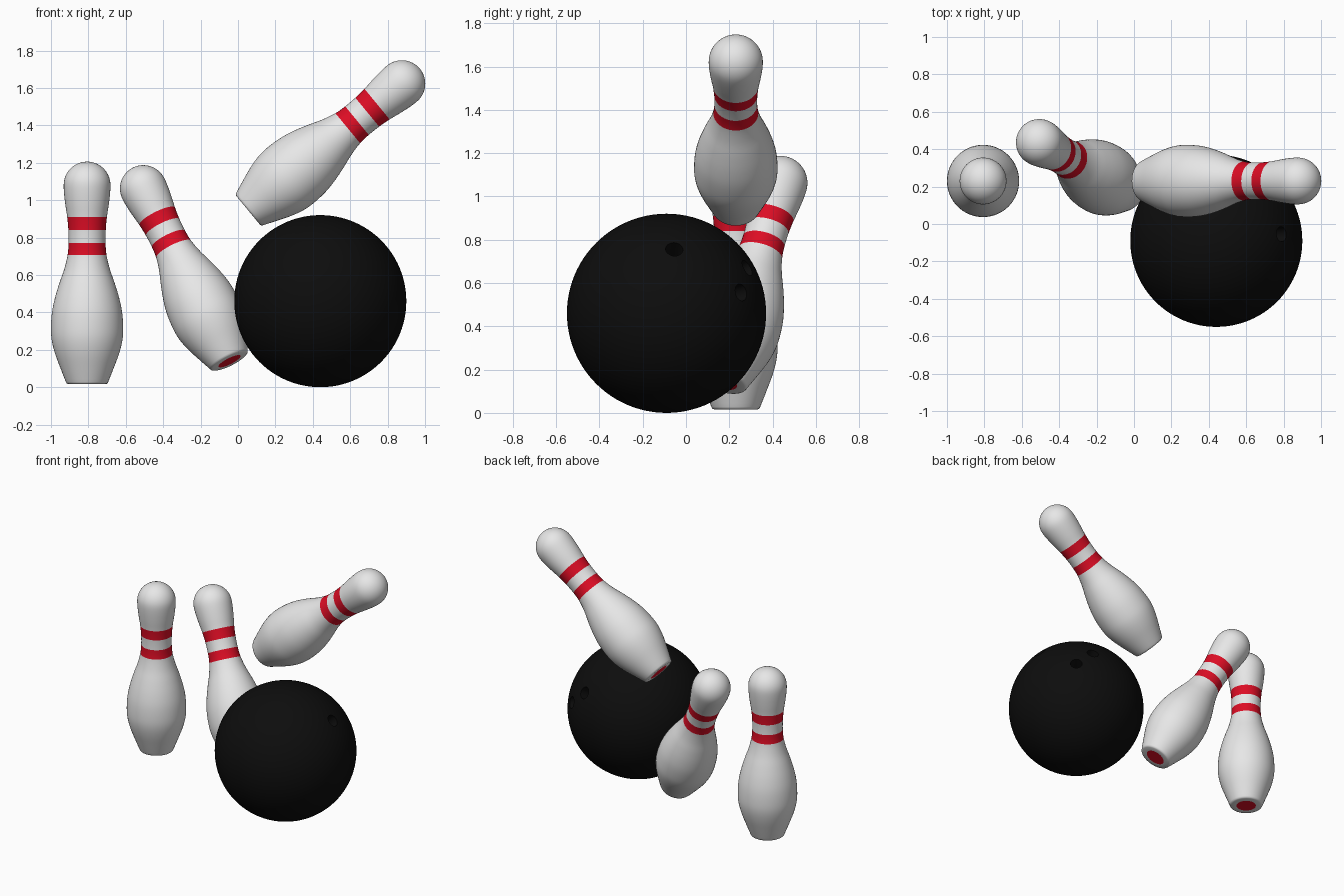
import bpy, bmesh, math
from mathutils import Vector

if "Cube" in bpy.data.objects:
    bpy.data.objects.remove(bpy.data.objects["Cube"])


def material(name, rgb):
    m = bpy.data.materials.new(name)
    m.diffuse_color = (*rgb, 1)
    m.use_nodes = True
    m.node_tree.nodes["Principled BSDF"].inputs["Base Color"].default_value = m.diffuse_color
    return m


WHITE = material("pin white", (0.8, 0.8, 0.8))
RED = material("stripe red", (0.72, 0.004, 0.018))
BLACK = material("ball black", (0.004, 0.004, 0.004))

# Pin outline: (radius, height), including the stripe edges
BASE = [(0.066, 0), (0.100, 0), (0.109, 0.004)]
SIDE = [(0.113, 0.012), (0.140, 0.08), (0.170, 0.16), (0.188, 0.23),
        (0.193, 0.295), (0.188, 0.38), (0.172, 0.46), (0.148, 0.54),
        (0.122, 0.615), (0.104, 0.69), (0.099, 0.754), (0.100, 0.825),
        (0.106, 0.893), (0.116, 0.96), (0.123, 1.02), (0.125, 1.065)]
STRIPES = [(0.69, 0.754), (0.825, 0.893)]
HEAD_R, HEAD_H = 0.125, 1.065


def pin_profile(steps=4):
    pts = list(BASE)
    s = [Vector(p) for p in SIDE]
    s = [2 * s[0] - s[1]] + s + [Vector((0.121, 1.097))]
    for i in range(1, len(s) - 2):          # smooth curve through the outline
        a, b, c, d = s[i - 1:i + 3]
        for k in range(steps):
            t = k / steps
            p = 0.5 * (2 * b + (c - a) * t + (2 * a - 5 * b + 4 * c - d) * t * t
                       + (3 * b - a - 3 * c + d) * t ** 3)
            pts.append((p.x, p.y))
    for k in range(14):                     # rounded head
        t = k / 14 * math.pi / 2
        pts.append((HEAD_R * math.cos(t), HEAD_H + HEAD_R * math.sin(t)))
    return pts


def smooth(ob, angle):
    bpy.ops.object.select_all(action='DESELECT')
    ob.select_set(True)
    bpy.context.view_layer.objects.active = ob
    bpy.ops.object.shade_smooth_by_angle(angle=math.radians(angle))


def make_pin(name, base, axis, n=64):
    bm = bmesh.new()
    rings = [[bm.verts.new((r * math.cos(2 * math.pi * i / n),
                            r * math.sin(2 * math.pi * i / n), h)) for i in range(n)]
             for r, h in pin_profile()]
    bottom = bm.faces.new(rings[0][::-1])   # red disc under the pin
    for lo, hi in zip(rings, rings[1:]):
        for i in range(n):
            j = (i + 1) % n
            bm.faces.new((lo[i], lo[j], hi[j], hi[i]))
    tip = bm.verts.new((0, 0, HEAD_H + HEAD_R))
    for i in range(n):
        bm.faces.new((rings[-1][i], rings[-1][(i + 1) % n], tip))
    for f in bm.faces:
        h = f.calc_center_median().z
        f.material_index = int(any(a < h < b for a, b in STRIPES))
    bottom.material_index = 1
    me = bpy.data.meshes.new(name)
    bm.to_mesh(me)
    bm.free()
    me.materials.append(WHITE)
    me.materials.append(RED)
    ob = bpy.data.objects.new(name, me)
    bpy.context.collection.objects.link(ob)
    ob.location = base
    ob.rotation_mode = 'QUATERNION'
    ob.rotation_quaternion = Vector((0, 0, 1)).rotation_difference(Vector(axis).normalized())
    smooth(ob, 40)


make_pin("standing_pin", (-0.807, 0.23, 0.016), (0, 0, 1))
make_pin("tipping_pin", (-0.045, 0.172, 0.139), (-0.461, 0.264, 0.923))
make_pin("flying_pin", (0.054, 0.23, 0.946), (0.820, 0, 0.675))

# Ball with three finger holes
CENTRE, R = Vector((0.44, -0.09, 0.46)), 0.46
bpy.ops.mesh.primitive_uv_sphere_add(segments=96, ring_count=48, radius=R, location=CENTRE)
ball = bpy.context.object
ball.name = "bowling_ball"
ball.data.materials.append(BLACK)
for k, d in enumerate([(0.35, 0.036, 0.297), (0.166, 0.374, 0.21), (0.288, 0.345, 0.097)]):
    d = Vector(d).normalized()
    bpy.ops.mesh.primitive_cylinder_add(vertices=32, radius=0.04, depth=0.26,
                                        location=CENTRE + d * R)
    cutter = bpy.context.object
    cutter.name = f"hole_cutter_{k + 1}"
    cutter.rotation_mode = 'QUATERNION'
    cutter.rotation_quaternion = Vector((0, 0, 1)).rotation_difference(d)
    cutter.data.materials.append(BLACK)
    cutter.hide_render = True
    bpy.context.view_layer.objects.active = ball
    mod = ball.modifiers.new("hole", 'BOOLEAN')
    mod.operation, mod.solver, mod.object = 'DIFFERENCE', 'EXACT', cutter
    bpy.ops.object.modifier_apply(modifier=mod.name)
    bpy.data.objects.remove(cutter)
smooth(ball, 30)
